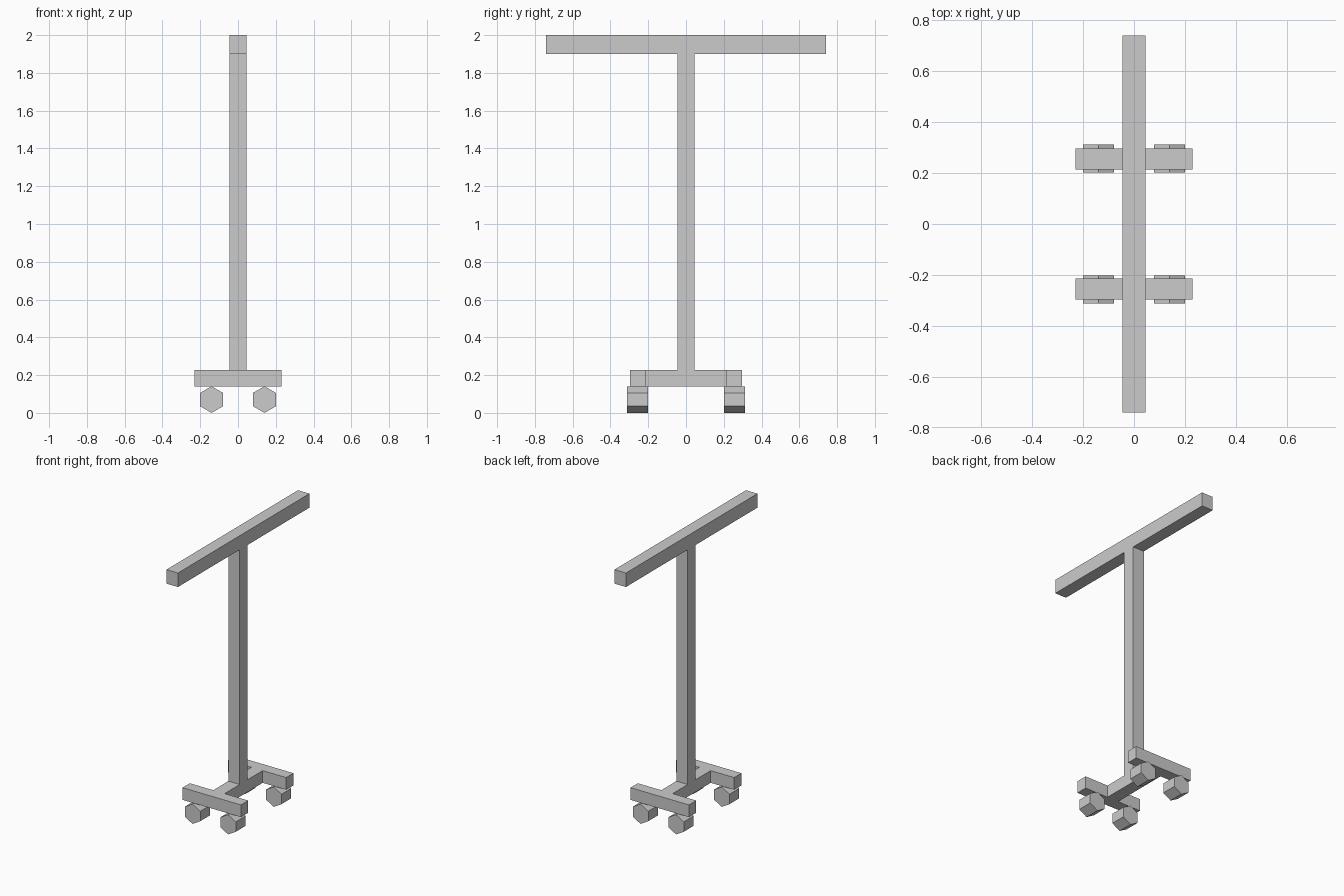
import bpy, bmesh
from math import sin, cos, pi
from mathutils import Vector

if "Cube" in bpy.data.objects:
    bpy.data.objects.remove(bpy.data.objects["Cube"])


def finish(bm, name):
    bmesh.ops.recalc_face_normals(bm, faces=bm.faces)
    mesh = bpy.data.meshes.new(name)
    bm.to_mesh(mesh)
    bm.free()
    obj = bpy.data.objects.new(name, mesh)
    bpy.context.collection.objects.link(obj)
    return obj


def extrude(bm, faces, offset):
    new = bmesh.ops.extrude_face_region(bm, geom=faces)["geom"]
    verts = [g for g in new if isinstance(g, bmesh.types.BMVert)]
    bmesh.ops.translate(bm, verts=verts, vec=Vector(offset))


# Main dimensions
W = 0.045                       # half thickness of bar, post and beam
FOOT_IN, FOOT_OUT = 0.214, 0.296
FOOT_X = 0.23
R = 0.0705                      # wheel radius
BOTTOM, TOP = 2 * R, 0.228      # height range of the base
BAR_Y, BAR_Z = 0.74, 1.90

# Frame: side profile of top bar, post and base beam, plus the two foot ends
bm = bmesh.new()
half = [(FOOT_IN, BOTTOM), (FOOT_IN, TOP), (W, TOP), (W, BAR_Z),
        (BAR_Y, BAR_Z), (BAR_Y, 2.0)]
profile = half + [(-y, z) for y, z in reversed(half)]
bm.faces.new([bm.verts.new((-W, y, z)) for y, z in profile])
for s in (-1, 1):
    ends = [(FOOT_IN, BOTTOM), (FOOT_OUT, BOTTOM), (FOOT_OUT, TOP), (FOOT_IN, TOP)]
    bm.faces.new([bm.verts.new((-W, s * y, z)) for y, z in ends])
bmesh.ops.remove_doubles(bm, verts=bm.verts, dist=1e-5)
extrude(bm, bm.faces[:], (2 * W, 0, 0))
bmesh.ops.recalc_face_normals(bm, faces=bm.faces)

# Feet: pull the foot ends of the profile out to both sides
for s in (-1, 1):
    caps = [f for f in bm.faces if f.normal.x * s > 0.9
            and abs(f.calc_center_median().y) > FOOT_IN]
    extrude(bm, caps, (s * (FOOT_X - W), 0, 0))
# Remove seams on flat areas
bmesh.ops.dissolve_limit(bm, angle_limit=0.01, verts=bm.verts, edges=bm.edges)
finish(bm, "stand_frame")

# Wheels: four hexagonal rollers under the feet
for side, sx in (("left", -1), ("right", 1)):
    for end, y0 in (("front", -0.312), ("back", 0.202)):
        bm = bmesh.new()
        ring = [bm.verts.new((sx * 0.14 + R * sin(i * pi / 3), y0,
                              R + R * cos(i * pi / 3))) for i in range(6)]
        extrude(bm, [bm.faces.new(ring)], (0, 0.11, 0))
        finish(bm, f"wheel_{end}_{side}")
